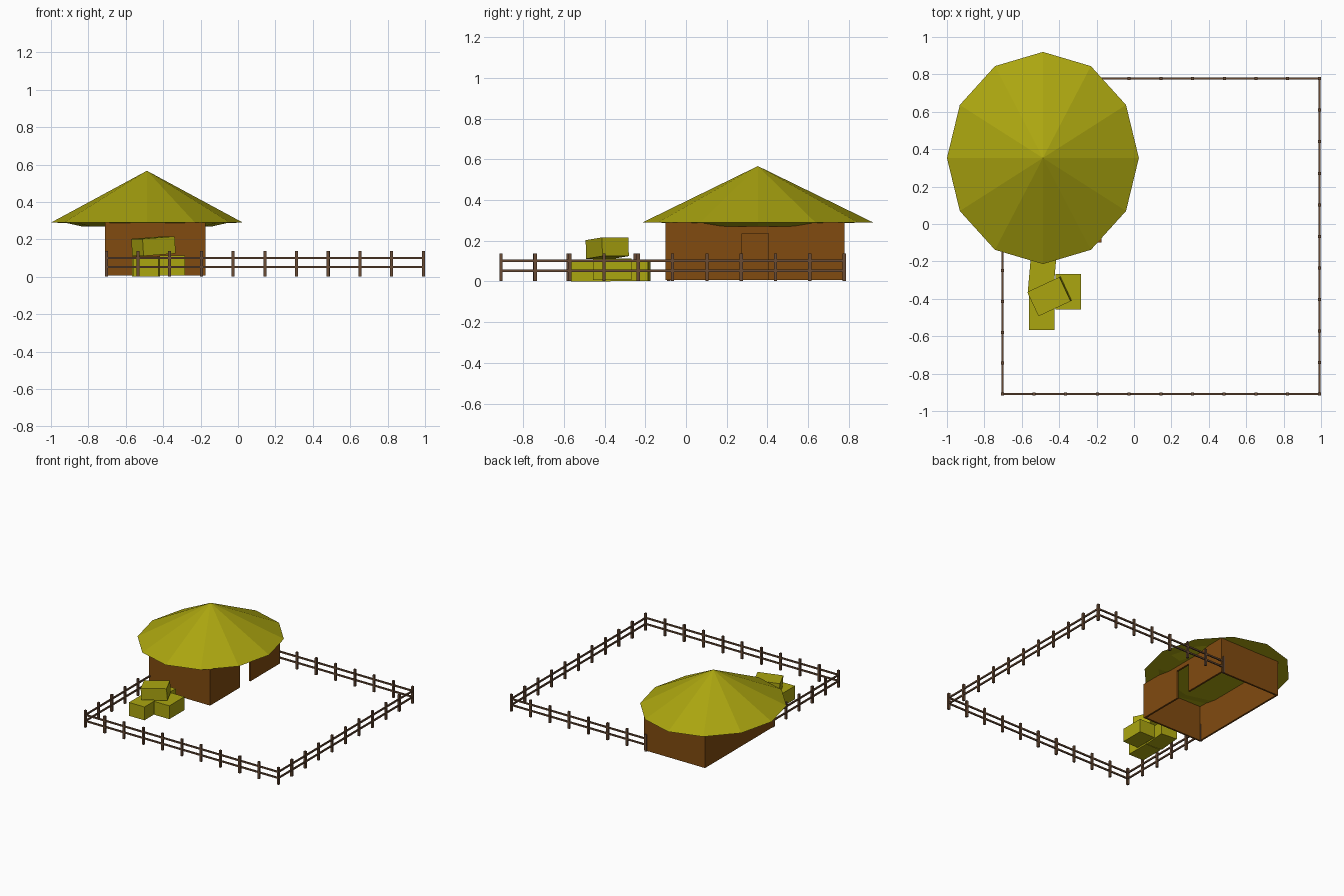
import bpy, bmesh, math
from mathutils import Matrix, Vector

if "Cube" in bpy.data.objects:
    bpy.data.objects.remove(bpy.data.objects["Cube"])


def material(name, rgb):
    m = bpy.data.materials.new(name)
    m.diffuse_color = (*rgb, 1)
    m.use_nodes = True
    m.node_tree.nodes["Principled BSDF"].inputs["Base Color"].default_value = m.diffuse_color
    return m


STRAW = material("straw", (0.41, 0.38, 0.005))
MUD = material("mud_brown", (0.22, 0.07, 0.005))
WOOD = material("fence_wood", (0.14, 0.07, 0.035))


def finish(name, bm, mat):
    bmesh.ops.recalc_face_normals(bm, faces=bm.faces)
    me = bpy.data.meshes.new(name)
    bm.to_mesh(me)
    bm.free()
    me.materials.append(mat)
    ob = bpy.data.objects.new(name, me)
    bpy.context.collection.objects.link(ob)
    return ob


def add_box(bm, lo, hi):
    lo, hi = Vector(lo), Vector(hi)
    mat = Matrix.Translation((lo + hi) / 2) @ Matrix.Diagonal((*(hi - lo), 1))
    bmesh.ops.create_cube(bm, size=1, matrix=mat)


# Thatched roof: twelve-sided cone with a shallow sunken underside
SIDES, CX, CY = 12, -0.487, 0.353
bm = bmesh.new()
rings = []
for rx, ry, z in [(0.513, 0.567, 0.29), (0.43, 0.43, 0.288), (0.35, 0.35, 0.27)]:
    rings.append([bm.verts.new((CX + rx * math.cos(math.tau * i / SIDES),
                                CY + ry * math.sin(math.tau * i / SIDES), z))
                  for i in range(SIDES)])
apex = bm.verts.new((CX, CY, 0.567))
for i in range(SIDES):
    j = (i + 1) % SIDES
    bm.faces.new((rings[0][i], rings[0][j], apex))
    for a, b in zip(rings, rings[1:]):
        bm.faces.new((a[i], a[j], b[j], b[i]))
bm.faces.new(rings[-1])
finish("thatched_roof", bm, STRAW)

# Hut walls: open-bottomed, with a doorway on the right side
X0, X1, Y0, Y1, ZB, ZT, T = -0.712, -0.175, -0.10, 0.778, 0.007, 0.29, 0.014
DOOR0, DOOR1, DOOR_TOP = 0.275, 0.405, 0.235
bm = bmesh.new()
add_box(bm, (X0, Y0, ZB), (X1, Y0 + T, ZT))
add_box(bm, (X0, Y1 - T, ZB), (X1, Y1, ZT))
add_box(bm, (X0, Y0 + T, ZB), (X0 + T, Y1 - T, ZT))
add_box(bm, (X1 - T, Y0 + T, ZB), (X1, DOOR0, ZT))
add_box(bm, (X1 - T, DOOR1, ZB), (X1, Y1 - T, ZT))
add_box(bm, (X1 - T, DOOR0, DOOR_TOP), (X1, DOOR1, ZT))
finish("hut_walls", bm, MUD)


# Fence runs: evenly spaced posts with two rails
def fence(name, start, end, posts):
    a, b = Vector(start), Vector(end)
    bm = bmesh.new()
    for i in range(posts):
        p = a.lerp(b, i / (posts - 1))
        add_box(bm, (p.x - 0.008, p.y - 0.008, 0.003), (p.x + 0.008, p.y + 0.008, 0.138))
    lo = Vector((min(a.x, b.x), min(a.y, b.y)))
    hi = Vector((max(a.x, b.x), max(a.y, b.y)))
    for z in (0.053, 0.101):
        add_box(bm, (lo.x - 0.005, lo.y - 0.005, z - 0.006),
                (hi.x + 0.005, hi.y + 0.005, z + 0.006))
    finish(name, bm, WOOD)


FX0, FX1, FY0, FY1 = -0.704, 0.991, -0.909, 0.777
fence("front_fence", (FX0, FY0), (FX1, FY0), 11)
fence("right_fence", (FX1, FY0), (FX1, FY1), 11)
fence("back_fence", (FX1, FY1), (-0.195, FY1), 8)
fence("left_fence", (FX0, FY0), (FX0, -0.085), 6)


# Hay bales: three on the ground, one stacked askew
def bale(name, centre, size, turn=0, tilt=0):
    bm = bmesh.new()
    bmesh.ops.create_cube(bm, size=1, matrix=Matrix.Diagonal((*size, 1)))
    ob = finish(name, bm, STRAW)
    ob.location = centre
    ob.rotation_euler = (0, math.radians(tilt), math.radians(turn))


bale("front_bale", (-0.494, -0.468, 0.054), (0.136, 0.196, 0.106))
bale("right_bale", (-0.351, -0.363, 0.06), (0.136, 0.19, 0.106))
bale("rear_bale", (-0.492, -0.275, 0.056), (0.136, 0.19, 0.106), -5)
bale("top_bale", (-0.452, -0.387, 0.164), (0.19, 0.143, 0.092), 25, -4)
